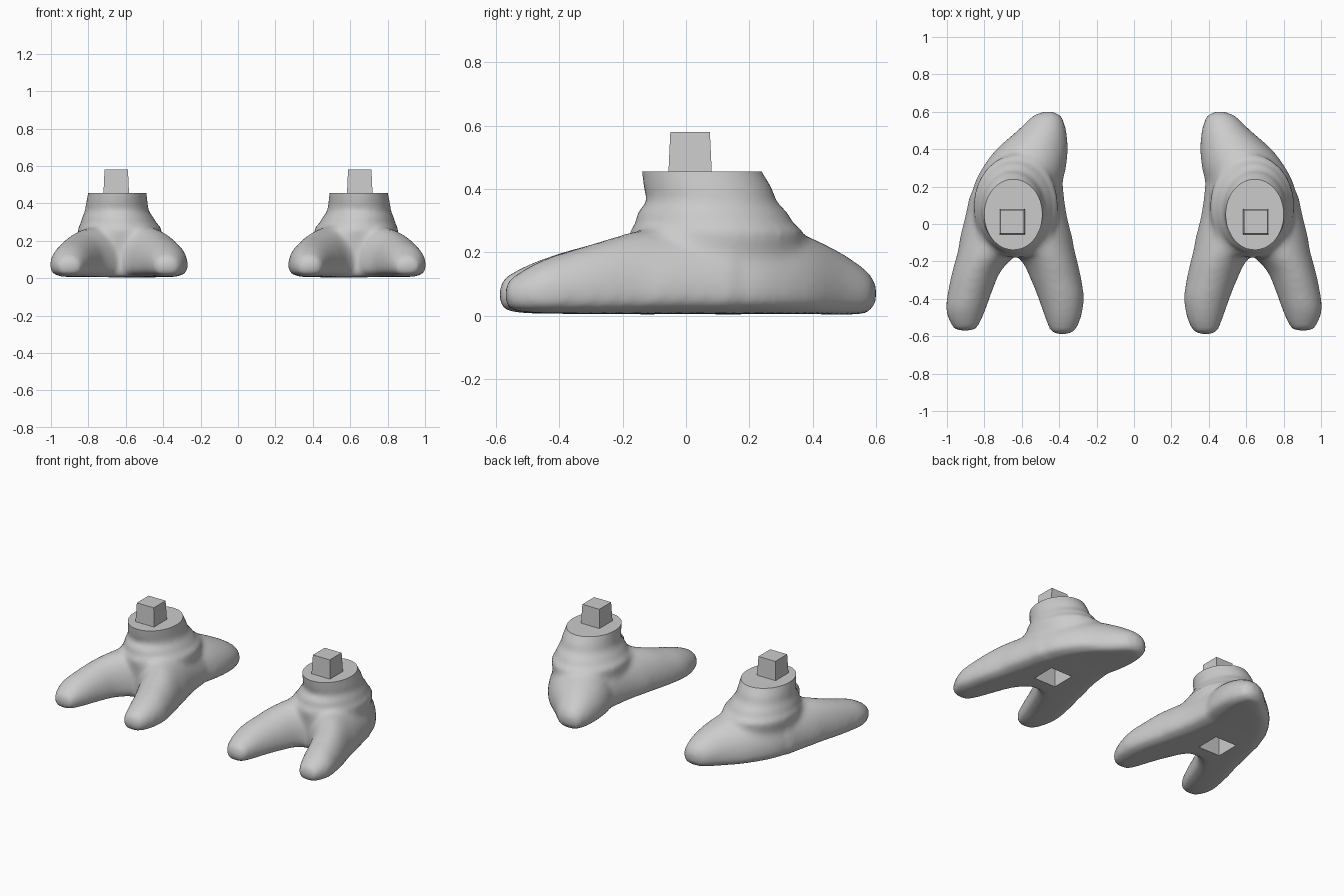
import bpy, bmesh, math

if "Cube" in bpy.data.objects:
    bpy.data.objects.remove(bpy.data.objects["Cube"])


def spline(rows, steps=5):
    """Catmull-Rom resampling of a list of section rows."""
    out = []
    for i in range(len(rows) - 1):
        p = [rows[max(0, min(len(rows) - 1, i + k))] for k in (-1, 0, 1, 2)]
        for s in range(steps):
            t = s / steps
            out.append([0.5 * (2 * b + (c - a) * t + (2 * a - 5 * b + 4 * c - d) * t * t
                               + (3 * b - a - 3 * c + d) * t ** 3) for a, b, c, d in zip(*p)])
    return out + [list(rows[-1])]


def sample(rows, key):
    """Section at a position, with its distance beyond the ends."""
    lo, hi = sorted((rows[0][0], rows[-1][0]))
    q = min(max(key, lo), hi)
    for a, b in zip(rows, rows[1:]):
        if min(a[0], b[0]) <= q <= max(a[0], b[0]):
            t = (q - a[0]) / (b[0] - a[0])
            return [u + (v - u) * t for u, v in zip(a, b)][1:] + [max(lo - key, key - hi)]


def toe_field(x, z, sec):
    """Domed section with a flattened sole; negative inside."""
    xl, xr, bottom, top, beyond = sec
    rx, mid = (xr - xl) / 2, 0.07
    c = abs(x - (xl + xr) / 2) / rx
    if z >= mid:
        r = math.hypot(c, (z - mid) / (top - mid))
    else:
        r = (c ** 3 + ((mid - z) / (mid - bottom)) ** 3) ** (1 / 3)
    return max((r - 1) * min(rx, top - mid), beyond)


def ankle_field(x, y, sec):
    cx, cy, rx, ry, beyond = sec
    return max((math.hypot((x - cx) / rx, (y - cy) / ry) - 1) * rx, beyond)


def smooth_min(a, b, k=0.02):
    w = max(k - abs(a - b), 0) / k
    return min(a, b) - w * w * k / 4


# Toe sections: y, x left, x right, bottom, top
inner_toe = [(-.59, .355, .415, .045, .09), (-.572, .318, .445, .018, .12), (-.5, .284, .475, .008, .16),
             (-.4, .268, .51, .006, .197), (-.3, .281, .55, .004, .225), (-.2, .303, .60, .002, .255),
             (-.1, .328, .70, 0, .28), (.05, .362, .78, 0, .29), (.2, .385, .8, 0, .29)]
outer_toe = [(-.57, .87, .935, .045, .09), (-.55, .836, .97, .018, .12), (-.46, .795, 1.004, .008, .173),
             (-.35, .755, .992, .006, .21), (-.25, .71, .970, .004, .24), (-.15, .62, .943, .002, .268),
             (0, .5, .907, 0, .285), (.15, .45, .875, 0, .29)]
back_toe = [(.6, .43, .49, .045, .10), (.578, .39, .54, .012, .135), (.5, .363, .622, 0, .192),
            (.4, .354, .735, 0, .243), (.3, .364, .81, 0, .28), (.2, .384, .858, 0, .295),
            (.05, .372, .893, 0, .295), (-.1, .335, .925, 0, .27), (-.165, .38, .87, 0, .23)]
# Ankle rings: z, centre x, centre y, radius x, radius y
ankle = [(.08, .63, .08, .2, .24), (.25, .632, .095, .225, .275), (.29, .637, .09, .205, .25),
         (.325, .643, .083, .19, .238), (.36, .647, .081, .17, .206), (.40, .648, .07, .165, .203),
         (.455, .645, .05, .156, .19), (.5, .645, .035, .150, .18)]
toes = [spline(t) for t in (inner_toe, outer_toe, back_toe)]
ankle = spline(ankle)

# Sample the blended foot volume on a grid
H = 0.0165
OX, OY, OZ = .22, -.64, -.04
NX, NY, NZ = 50, 77, 36
ankle_secs = [sample(ankle, OZ + k * H) for k in range(NZ)]
F = {}
for j in range(NY):
    y = OY + j * H
    secs = [sample(t, y) for t in toes]
    for i in range(NX):
        x = OX + i * H
        for k in range(NZ):
            z = OZ + k * H
            d = ankle_field(x, y, ankle_secs[k])
            if z < 0.36:
                for s in secs:
                    d = smooth_min(d, toe_field(x, z, s))
            F[i, j, k] = max(d, 0.003 - z)

# Surface nets: one vertex per crossed cell, one quad per crossed edge
bm = bmesh.new()
AXES = [(1, 0, 0), (0, 1, 0), (0, 0, 1)]
crossings, edges = {}, []
for p, d in F.items():
    for a in range(3):
        q = tuple(u + v for u, v in zip(p, AXES[a]))
        if q in F and (d < 0) != (F[q] < 0):
            t = d / (d - F[q])
            hit = [p[n] + AXES[a][n] * t for n in range(3)]
            b, c = AXES[(a + 1) % 3], AXES[(a + 2) % 3]
            cells = [tuple(p[n] - b[n] * s - c[n] * r for n in range(3))
                     for s, r in ((0, 0), (1, 0), (1, 1), (0, 1))]
            for cell in cells:
                crossings.setdefault(cell, []).append(hit)
            edges.append(cells)
verts = {}
for cell, hits in crossings.items():
    m = [sum(h[n] for h in hits) / len(hits) for n in range(3)]
    verts[cell] = bm.verts.new((OX + m[0] * H, OY + m[1] * H, OZ + m[2] * H))
for cells in edges:
    bm.faces.new([verts[c] for c in cells])
for _ in range(4):
    bmesh.ops.smooth_vert(bm, verts=bm.verts[:], factor=0.5,
                          use_axis_x=True, use_axis_y=True, use_axis_z=True)


def cut(faces, co, no, clear=False):
    es = {e for f in faces for e in f.edges}
    vs = {v for f in faces for v in f.verts}
    bmesh.ops.bisect_plane(bm, geom=list(vs) + list(es) + list(faces), dist=1e-5,
                           plane_co=co, plane_no=no, clear_outer=clear)


def boundary():
    return [e for e in bm.edges if e.is_boundary]


# Flat ankle top
cut(bm.faces[:], (0, 0, .455), (0, 0, 1), True)
bmesh.ops.holes_fill(bm, edges=boundary(), sides=0)

# Square socket in the sole
SX, SY, R = .65, .013, .08


def sole_faces(r):
    out = []
    for f in bm.faces:
        c = f.calc_center_median()
        if c.z < .05 and abs(c.x - SX) < r and abs(c.y - SY) < r:
            out.append(f)
    return out


for s in (-1, 1):
    cut(sole_faces(R + .04), (SX + s * R, 0, 0), (1, 0, 0))
    cut(sole_faces(R + .04), (0, SY + s * R, 0), (0, 1, 0))
bmesh.ops.delete(bm, geom=sole_faces(R), context='FACES')
ext = bmesh.ops.extrude_edge_only(bm, edges=boundary())
for v in ext["geom"]:
    if isinstance(v, bmesh.types.BMVert):
        v.co.z = .145
bmesh.ops.holes_fill(bm, edges=boundary(), sides=0)


def make_pair(name, bm, smooth):
    """Build the part for both feet, mirrored across x = 0."""
    bmesh.ops.recalc_face_normals(bm, faces=bm.faces[:])
    for f in bm.faces:
        f.smooth = smooth
    for e in bm.edges:
        e.smooth = e.calc_face_angle(0) < math.radians(40)
    for side in ("right", "left"):
        me = bpy.data.meshes.new(side + "_" + name)
        bm.to_mesh(me)
        bpy.context.collection.objects.link(bpy.data.objects.new(side + "_" + name, me))
        for v in bm.verts:
            v.co.x = -v.co.x
        bmesh.ops.reverse_faces(bm, faces=bm.faces[:])
    bm.free()


make_pair("foot", bm, True)

# Tapered square peg on top of each ankle
bm = bmesh.new()
bmesh.ops.create_cube(bm, size=1)
for v in bm.verts:
    top = v.co.z > 0
    w = .125 if top else .137
    v.co = (.651 + v.co.x * w, .013 + v.co.y * w, .58 if top else .45)
make_pair("ankle_peg", bm, False)
